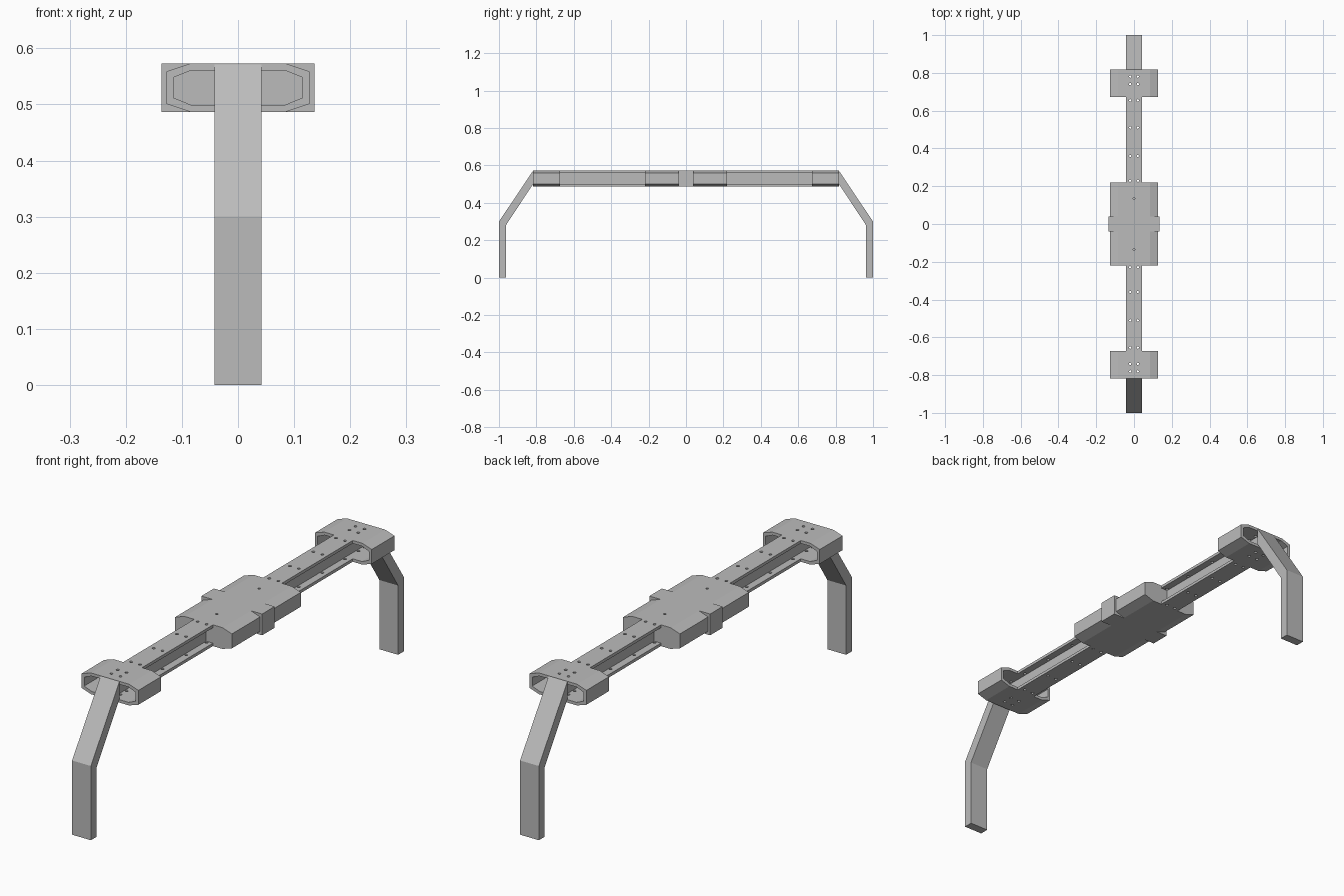
import bpy
import bmesh
from math import pi
from mathutils import Matrix

cube = bpy.data.objects.get("Cube")
if cube:
    bpy.data.objects.remove(cube, do_unlink=True)

grey = bpy.data.materials.new("plain grey")
grey.use_nodes = True
colour = (0.5, 0.5, 0.5, 1)
grey.diffuse_color = colour
grey.node_tree.nodes["Principled BSDF"].inputs["Base Color"].default_value = colour

BOTTOM, TOP = 0.487, 0.573
MID = (BOTTOM + TOP) / 2
HALF = TOP - MID
WALL = 0.012
BEAM = 0.042          # half width of the beam and legs
SLEEVE_IN, SLEEVE_OUT, HUB = 0.673, 0.818, 0.22


def finish(name, bm):
    bmesh.ops.recalc_face_normals(bm, faces=bm.faces)
    mesh = bpy.data.meshes.new(name)
    bm.to_mesh(mesh)
    bm.free()
    ob = bpy.data.objects.new(name, mesh)
    bpy.context.collection.objects.link(ob)
    mesh.materials.append(grey)
    return ob


def prism(name, loops, lo, hi, axis="Y"):
    """Extrude a profile along an axis; a second loop makes it hollow."""
    bm = bmesh.new()
    place = (lambda p, t: (p[0], t, p[1])) if axis == "Y" else (lambda p, t: (t, p[0], p[1]))
    rings = [[[bm.verts.new(place(p, t)) for p in loop] for t in (lo, hi)] for loop in loops]
    for a, b in rings:
        for i in range(len(a)):
            j = (i + 1) % len(a)
            bm.faces.new((a[i], a[j], b[j], b[i]))
    for end in (0, 1):
        if len(rings) == 1:
            bm.faces.new(rings[0][end])
        else:
            outer, inner = rings[0][end], rings[1][end]
            for i in range(len(outer)):
                j = (i + 1) % len(outer)
                bm.faces.new((outer[i], outer[j], inner[j], inner[i]))
    return finish(name, bm)


def drill(ob, points, z, depth, radius=0.006):
    """Cut round vertical holes."""
    bm = bmesh.new()
    for x, y in points:
        bmesh.ops.create_cone(bm, cap_ends=True, segments=12, radius1=radius, radius2=radius,
                              depth=depth, matrix=Matrix.Translation((x, y, z)))
    cutter = finish("hole_cutter", bm)
    cutter.hide_render = True
    mod = ob.modifiers.new("holes", "BOOLEAN")
    mod.operation, mod.solver, mod.object = "DIFFERENCE", "EXACT", cutter
    bpy.context.view_layer.objects.active = ob
    bpy.ops.object.modifier_apply(modifier=mod.name)
    bpy.data.objects.remove(cutter, do_unlink=True)


def mirror(ob, axis):
    mod = ob.modifiers.new("mirror", "MIRROR")
    mod.use_axis = [axis == k for k in "XYZ"]
    mod.use_mirror_merge = False


def octagon(flat, wide, side, high):
    quarter = [(flat, high), (wide, side)]
    right = quarter + [(x, -z) for x, z in reversed(quarter)]
    return [(x, MID + z) for x, z in right + [(-x, z) for x, z in reversed(right)]]


def pairs(rows):
    return [(x, y) for y in rows for x in (-0.02, 0.02)]


outer = octagon(0.085, 0.127, 0.029, HALF)
inner = octagon(0.083, 0.115, 0.018, HALF - WALL)

# Hollow end sleeves with screw holes
sleeve = prism("end_sleeves", [outer, inner], SLEEVE_IN, SLEEVE_OUT)
drill(sleeve, pairs((0.74, 0.78)), MID, 0.2)
mirror(sleeve, "Y")

# Web continuing through each sleeve
w, h = 0.012, HALF - WALL
web = prism("sleeve_webs", [[(-w, MID - h), (w, MID - h), (w, MID + h), (-w, MID + h)]],
            SLEEVE_IN, SLEEVE_OUT)
mirror(web, "Y")

# I-section beams with drilled flanges
half = [(BEAM, HALF), (BEAM, h), (w, h), (w, -h), (BEAM, -h), (BEAM, -HALF)]
section = [(x, MID + z) for x, z in half + [(-x, z) for x, z in reversed(half)]]
beam = prism("beams", [section], HUB, SLEEVE_IN)
drill(beam, pairs((0.229, 0.36, 0.51, 0.655)), MID, 0.2)
mirror(beam, "Y")

# Solid central hub with two small blind holes
hub = prism("central_hub", [outer], -HUB, HUB)
drill(hub, [(0, -0.135), (0, 0.135)], TOP, 0.02, 0.005)

# Square lugs wrapping the hub sides
lug = prism("side_lugs", [outer[:4] + [(0.136, BOTTOM), (0.136, TOP)]], -0.04, 0.04)
mirror(lug, "X")

# Bent legs
leg_side = [(1, 0), (1, 0.3), (SLEEVE_OUT, TOP - 0.002), (SLEEVE_OUT, 0.5), (0.963, 0.28), (0.963, 0)]
leg = prism("bent_legs", [leg_side], -BEAM, BEAM, "X")
mirror(leg, "Y")
